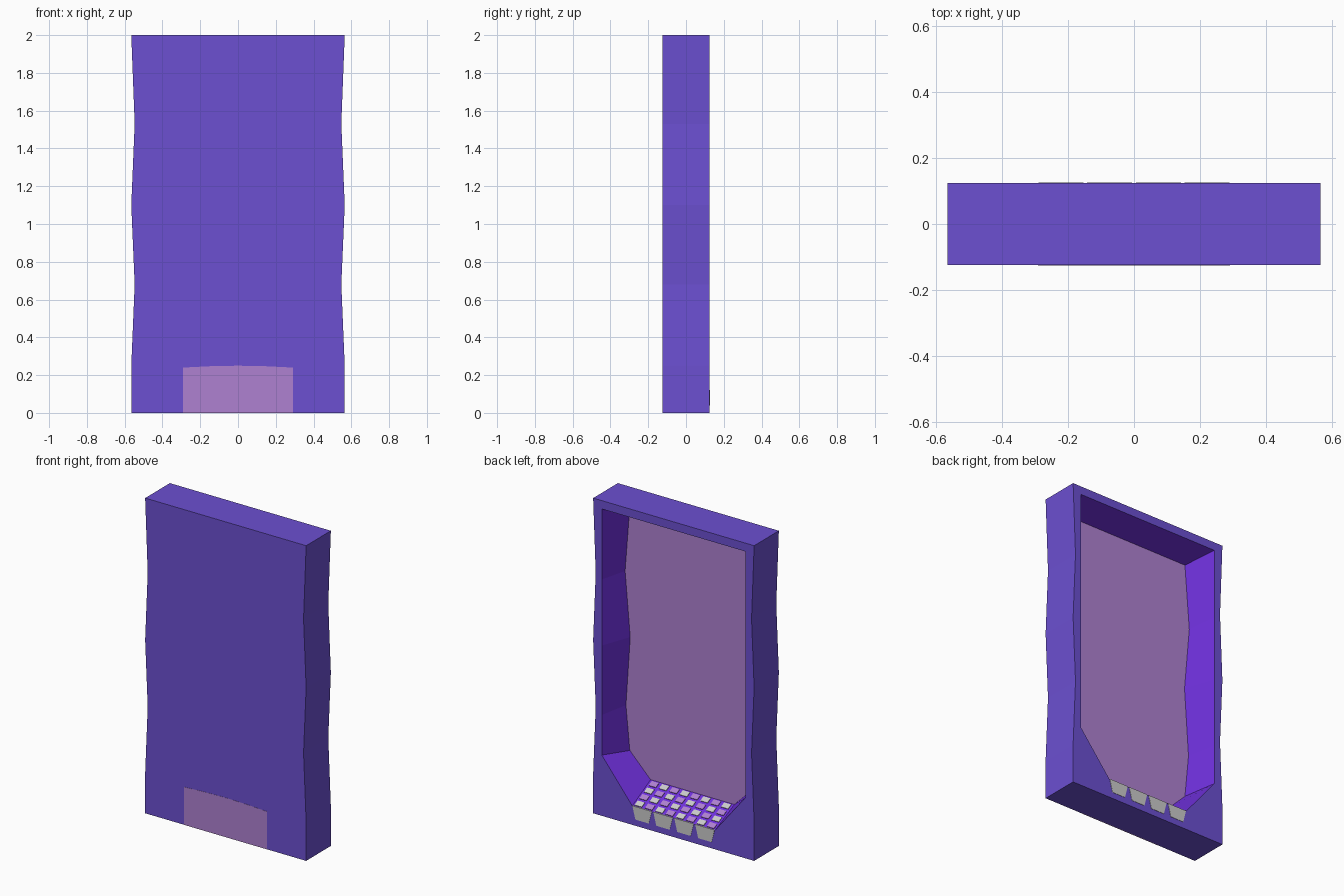
import bpy, bmesh
from mathutils import Vector

if "Cube" in bpy.data.objects:
    bpy.data.objects.remove(bpy.data.objects["Cube"])


def material(name, rgb):
    m = bpy.data.materials.new(name)
    m.diffuse_color = (*rgb, 1)
    m.use_nodes = True
    m.node_tree.nodes["Principled BSDF"].inputs["Base Color"].default_value = m.diffuse_color
    return m


purple = material("purple", (0.15, 0.08, 0.64))
violet = material("violet", (0.16, 0.03, 0.72))
mauve = material("mauve", (0.43, 0.22, 0.64))


def add_mesh(name, bm, mat=None):
    me = bpy.data.meshes.new(name)
    bm.to_mesh(me)
    bm.free()
    ob = bpy.data.objects.new(name, me)
    bpy.context.collection.objects.link(ob)
    if mat:
        me.materials.append(mat)
    return ob


def loop(half, y):
    """Mirror a right-hand (x, z) profile into a closed ring at depth y."""
    right = [Vector((x, y, z)) for x, z in half]
    left = [Vector((-x, y, z)) for x, z in reversed(half)]
    return right + left


def loft(name, rings, mat, cap_start=False):
    bm = bmesh.new()
    vs = [[bm.verts.new(p) for p in r] for r in rings]
    n = len(rings[0])
    for a, b in zip(vs, vs[1:]):
        for i in range(n):
            j = (i + 1) % n
            bm.faces.new((a[i], b[i], b[j], a[j]))
    if cap_start:
        bm.faces.new(vs[0])
    return add_mesh(name, bm, mat)


def prism(name, pts, y0, y1, mat):
    """Extrude an (x, z) outline from y0 to y1."""
    bm = bmesh.new()
    f = bm.faces.new([bm.verts.new((x, y0, z)) for x, z in pts])
    ext = bmesh.ops.extrude_face_region(bm, geom=[f])
    vs = [v for v in ext["geom"] if isinstance(v, bmesh.types.BMVert)]
    bmesh.ops.translate(bm, verts=vs, vec=(0, y1 - y0, 0))
    bmesh.ops.recalc_face_normals(bm, faces=bm.faces)
    return add_mesh(name, bm, mat)


BACK, FRONT, FLOOR = 0.124, -0.124, -0.065
outer = [(.565, 0), (.565, .25), (.547, .68), (.565, 1.1), (.547, 1.53), (.565, 2)]
rim = [(.29, .12), (.504, .385), (.504, .64), (.504, 1.08), (.504, 1.5), (.504, 1.947)]
inner = [(.294, .213), (.44, .36), (.467, .64), (.437, 1.08), (.473, 1.49), (.44, 1.907)]

# Wavy outer frame with closed front and open back rim
loft("frame", [loop(outer, FRONT), loop(outer, BACK), loop(rim, BACK)], purple, True)

# Tapering recess walls, including the sloped sill at the bottom
loft("recess_walls", [loop(rim, BACK), loop(inner, FLOOR)], violet)

# Flat panel at the bottom of the recess
bm = bmesh.new()
bm.faces.new([bm.verts.new(p) for p in reversed(loop(inner, FLOOR))])
add_mesh("recess_panel", bm, mauve)

# Low arched patch on the front
patch = [(-.29, 0), (.29, 0), (.29, .24), (.15, .247), (0, .25), (-.15, .247), (-.29, .24)]
prism("front_patch", patch, -0.125, -0.118, mauve)

# Small tiles covering the sloped sill
low, high = Vector((0, BACK, .12)), Vector((0, FLOOR, .213))
slope = high - low
normal = Vector((1, 0, 0)).cross(slope).normalized()
if normal.z < 0:
    normal.negate()
COLS, ROWS = 8, 4
for parity, (name, mat) in enumerate((("mauve_tiles", mauve), ("grey_tiles", None))):
    bm = bmesh.new()
    for r in range(ROWS):
        for c in range(COLS):
            if (r + c) % 2 != parity:
                continue
            mid = low + slope * ((r + .5) / ROWS)
            mid.x = -.29 + .58 * (c + .5) / COLS
            dx, ds = Vector((.025, 0, 0)), slope * (.34 / ROWS)
            cube = bmesh.ops.create_cube(bm, size=2)
            for v in cube["verts"]:
                v.co = mid + dx * v.co.x + ds * v.co.y + normal * (.004 * v.co.z)
    bmesh.ops.recalc_face_normals(bm, faces=bm.faces)
    add_mesh(name, bm, mat)

# Row of tapered grey teeth hanging below the sill
for i in range(4):
    cx = (i - 1.5) * .147
    tooth = [(cx - .068, .122), (cx + .068, .122), (cx + .047, .04), (cx - .047, .04)]
    prism(f"tooth_{i + 1}", tooth, .12, .126, None)
